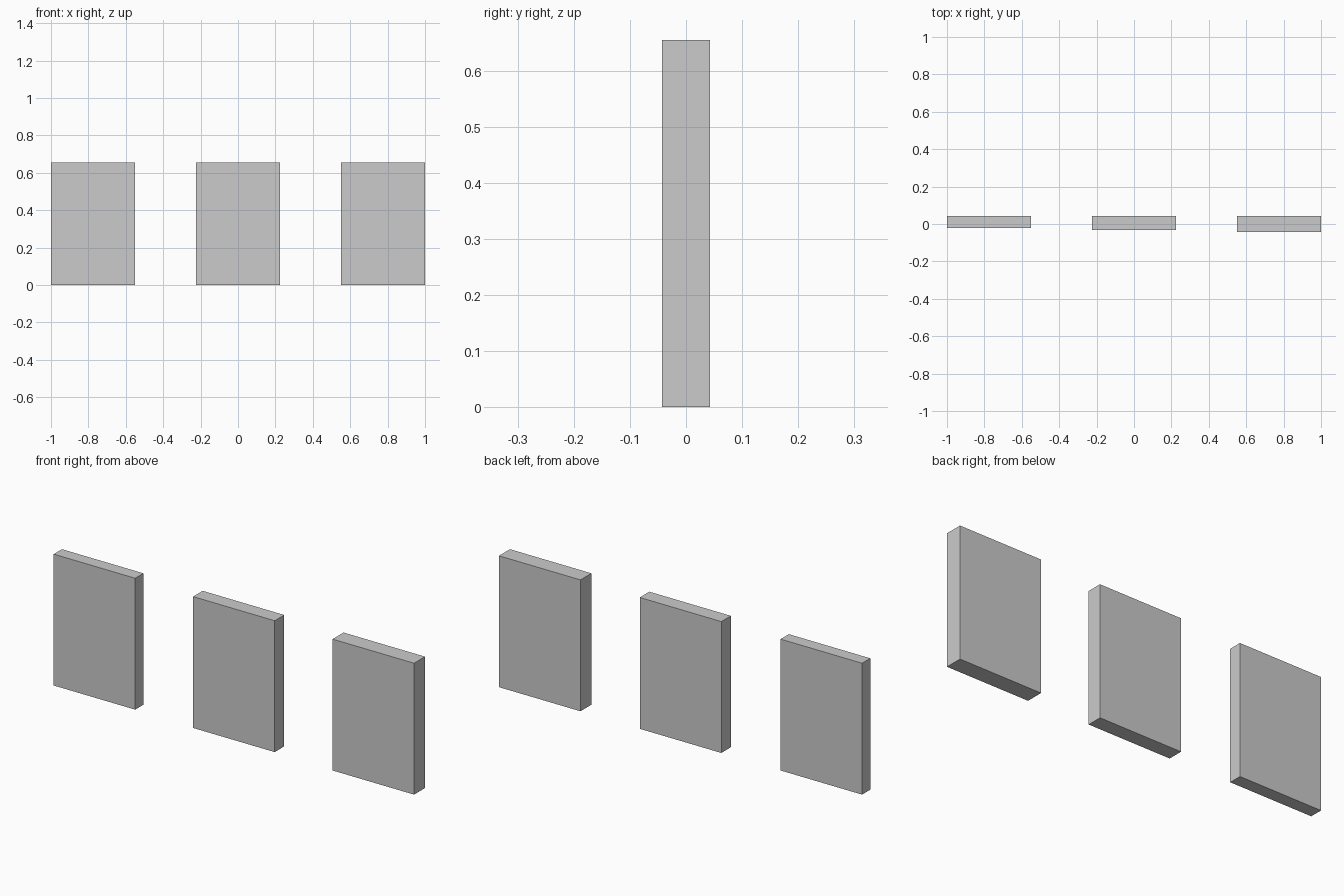
import bpy
import bmesh
from mathutils import Matrix, Vector

if "Cube" in bpy.data.objects:
    bpy.data.objects.remove(bpy.data.objects["Cube"])

WIDTH, HEIGHT = 0.449, 0.654
BACK_Y = 0.043


def add_panel(name, x, depth):
    # Upright slab whose rear face lies on the shared back plane
    bm = bmesh.new()
    bmesh.ops.create_cube(bm, size=1, matrix=Matrix.Diagonal((WIDTH, depth, HEIGHT, 1)))
    mesh = bpy.data.meshes.new(name)
    bm.to_mesh(mesh)
    bm.free()
    panel = bpy.data.objects.new(name, mesh)
    panel.location = Vector((x, BACK_Y - depth / 2, HEIGHT / 2))
    bpy.context.collection.objects.link(panel)


# Three panels of equal face size, growing thicker from left to right
spacing = 1 - WIDTH / 2
for name, step, depth in (("thin_panel", -1, 0.0645),
                          ("medium_panel", 0, 0.075),
                          ("thick_panel", 1, 0.086)):
    add_panel(name, step * spacing, depth)
